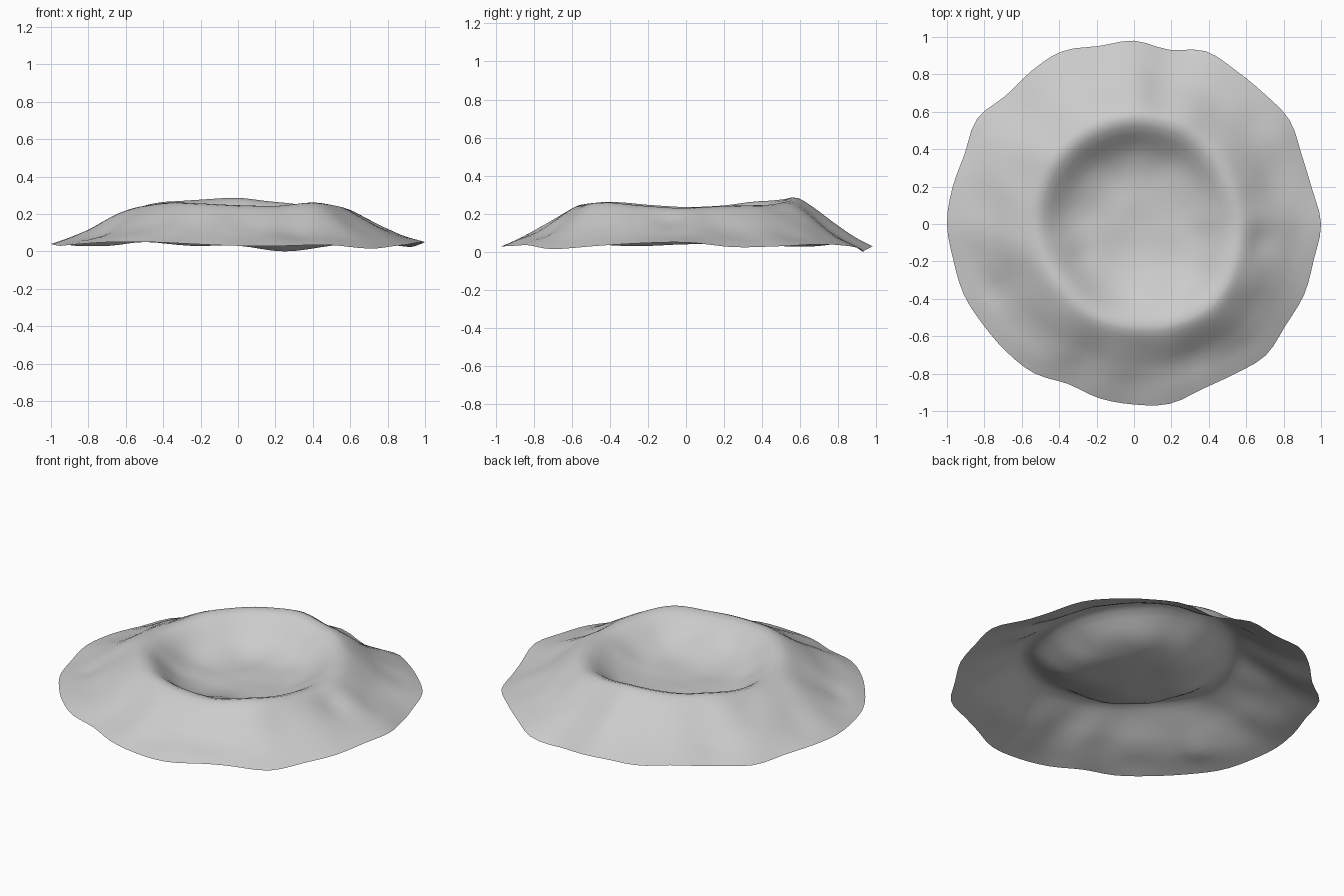
import bpy, bmesh, math
from mathutils import Vector, noise

cube = bpy.data.objects.get("Cube")
if cube:
    bpy.data.objects.remove(cube)

SEGMENTS = 96


def around(values, angle):
    """Smoothly read a list of values spread evenly round the circle."""
    n = len(values)
    t = angle / math.tau * n
    i = int(math.floor(t))
    f = t - i
    a, b, c, d = (values[(i + k) % n] for k in (-1, 0, 1, 2))
    return b + 0.5 * f * (c - a + f * (2*a - 5*b + 4*c - d + f * (3*(b - c) + d - a)))


def along(points, t):
    """Read a smooth-stepped profile given as (position, value) pairs."""
    for (t0, v0), (t1, v1) in zip(points, points[1:]):
        if t <= t1:
            return v0 + (v1 - v0) * (t - t0) / (t1 - t0)
    return points[-1][1]


# Outer edge radius and height, counter-clockwise from +x
edge_radius = [1, .97, .97, 1, .985, .985, 1, .95, .98, .97, 1, .985, .97, 1.01, .98, .99,
               1, .985, .985, .97, .965, .96, .925, .95, .965, .98, .955, .965, .995, .975, .985, .98]
edge_height = [.05, .025, .03, .04, .03, .0, .03, .03, .05, .03, .03, .04,
               .04, .03, .04, .05, .05, .04, .03, .03, .035, .015, .03, .045]

# Crest of the crater wall, counter-clockwise from +x
rim_radius = [.56, .55, .56, .57, .56, .55, .54, .53, .52, .51, .51, .53, .54, .57, .59, .57]
rim_height = [.235, .245, .25, .265, .29, .28, .27, .25, .24, .25, .265, .26, .25, .25, .265, .245]

# Bowl profile (share of rim radius, share of rise) and slope profile (share outward, share of rise)
bowl = [(0, 0), (.3, .03), (.5, .1), (.66, .25), (.78, .52), (.9, .88), (1, 1)]
slope = [(0, 1), (.1, .95), (.3, .7), (.5, .44), (.7, .24), (.85, .12), (1, 0)]
FLOOR = .09

# Mounds and gullies: x, y, spread, height
bumps = [(.12, -.36, .1, .025), (.4, .02, .08, .02), (-.36, -.12, .08, .015),
         (.68, -.08, .08, -.03), (.3, -.72, .1, -.02), (-.74, -.36, .07, -.02),
         (-.7, -.1, .12, .02), (-.7, .4, .14, .015), (-.35, -.68, .09, .015),
         (0, .72, .12, .02), (.62, .5, .1, -.015), (-.1, -.72, .1, .015)]


def surface_point(angle, share, outside):
    crest_r, crest_z = around(rim_radius, angle), around(rim_height, angle)
    edge_r, edge_z = around(edge_radius, angle), around(edge_height, angle)
    if outside:
        r = crest_r + (edge_r - crest_r) * share
        z = edge_z + (crest_z - edge_z) * along(slope, share)
        fade = min(1, 4 * (1 - share)) * min(1, .3 + 3 * share)
    else:
        r = crest_r * share
        z = FLOOR + (crest_z - FLOOR) * along(bowl, share)
        fade = min(1, 3 * share) * min(1, .3 + 3 * (1 - share))
    x, y = r * math.cos(angle), r * math.sin(angle)
    z += fade * .014 * noise.noise(Vector((x * 5, y * 5, 3)))
    for bx, by, spread, height in bumps:
        z += fade * height * math.exp(-((x - bx)**2 + (y - by)**2) / spread**2)
    return x, y, max(z, 0)


# Crater surface as an open sheet of concentric rings
rows = [(k / 14, False) for k in range(1, 15)] + [(k / 14, True) for k in range(1, 15)]
bm = bmesh.new()
rings = [[bm.verts.new(surface_point(math.tau * s / SEGMENTS, share, outside))
          for s in range(SEGMENTS)] for share, outside in rows]
centre = bm.verts.new((0, 0, FLOOR))
for s in range(SEGMENTS):
    n = (s + 1) % SEGMENTS
    bm.faces.new((centre, rings[0][s], rings[0][n]))
    for inner, outer in zip(rings, rings[1:]):
        bm.faces.new((inner[s], outer[s], outer[n], inner[n]))

# Soften the profile while keeping the edge outline
inside = [v for v in bm.verts if not v.is_boundary]
for _ in range(2):
    bmesh.ops.smooth_vert(bm, verts=inside, factor=.4,
                          use_axis_x=False, use_axis_y=False, use_axis_z=True)
for face in bm.faces:
    face.smooth = True
mesh = bpy.data.meshes.new("crater")
bm.to_mesh(mesh)
bm.free()
crater = bpy.data.objects.new("crater", mesh)
bpy.context.collection.objects.link(crater)

# Plain grey rock
rock = bpy.data.materials.new("grey_rock")
rock.use_nodes = True
colour = (.6, .6, .6, 1)
rock.diffuse_color = colour
rock.node_tree.nodes["Principled BSDF"].inputs["Base Color"].default_value = colour
mesh.materials.append(rock)
